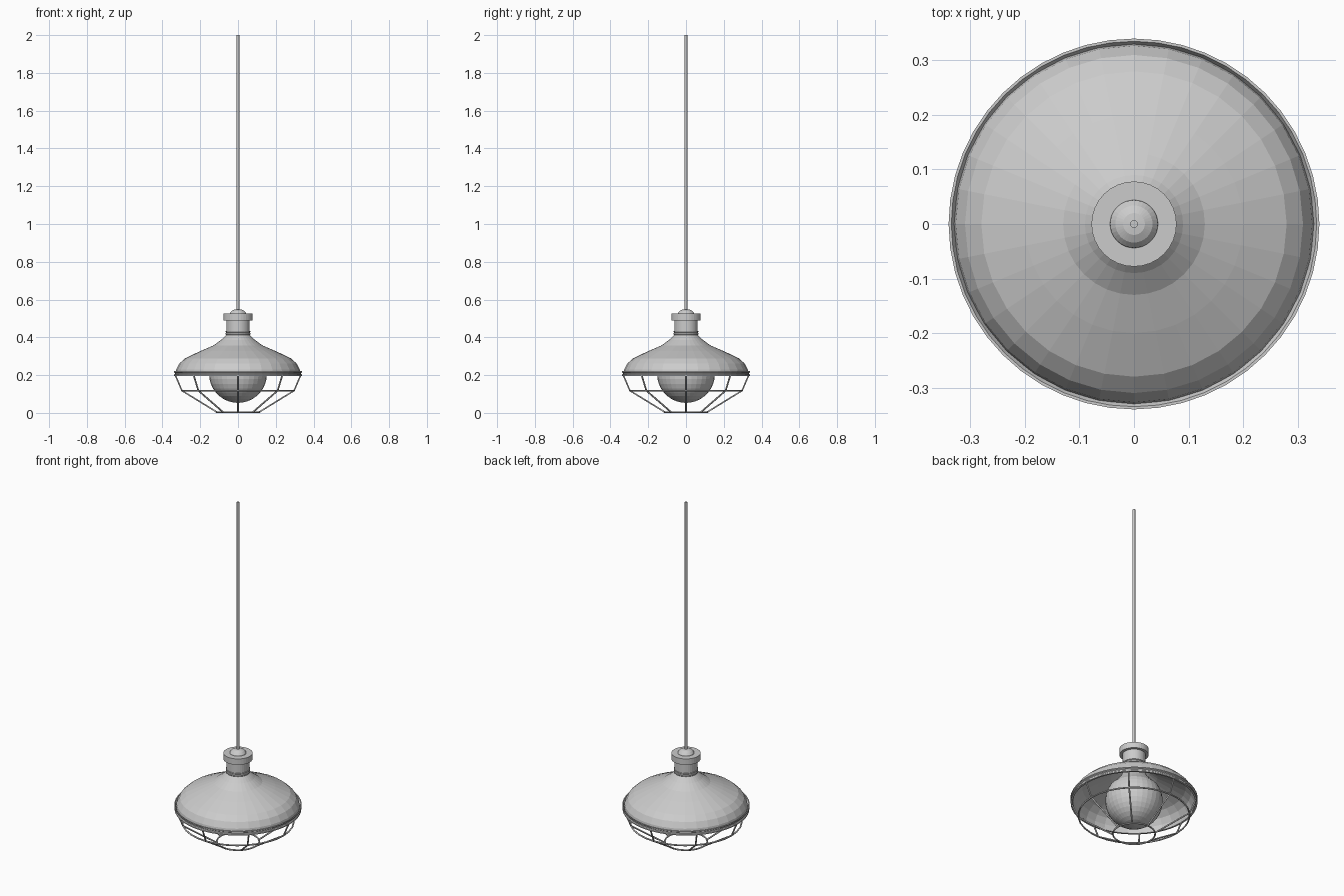
import bpy, bmesh, math

if "Cube" in bpy.data.objects:
    bpy.data.objects.remove(bpy.data.objects["Cube"])

SEG = 32


def finish(name, bm):
    bmesh.ops.recalc_face_normals(bm, faces=bm.faces)
    me = bpy.data.meshes.new(name)
    bm.to_mesh(me)
    bm.free()
    ob = bpy.data.objects.new(name, me)
    bpy.context.collection.objects.link(ob)
    return ob


def lathe(name, profile, seg=SEG, closed=False):
    """Spin (radius, z) points around the z axis."""
    bm = bmesh.new()
    rings = []
    for r, z in profile:
        if r == 0:
            rings.append([bm.verts.new((0, 0, z))] * seg)
        else:
            rings.append([bm.verts.new((r * math.cos(2 * math.pi * i / seg),
                                        r * math.sin(2 * math.pi * i / seg), z))
                          for i in range(seg)])
    pairs = list(zip(rings, rings[1:]))
    if closed:
        pairs.append((rings[-1], rings[0]))
    for a, b in pairs:
        for i in range(seg):
            j = (i + 1) % seg
            quad = list(dict.fromkeys((a[i], a[j], b[j], b[i])))
            bm.faces.new(quad)
    return finish(name, bm)


def wire(name, paths, radius, cyclic=False):
    """Round wires along one or more point paths."""
    cu = bpy.data.curves.new(name, 'CURVE')
    cu.dimensions = '3D'
    cu.bevel_depth = radius
    cu.bevel_resolution = 1
    cu.use_fill_caps = True
    for pts in paths:
        sp = cu.splines.new('POLY')
        sp.points.add(len(pts) - 1)
        for p, co in zip(sp.points, pts):
            p.co = (*co, 1)
        sp.use_cyclic_u = cyclic
    ob = bpy.data.objects.new(name, cu)
    bpy.context.collection.objects.link(ob)
    return ob


def circle(r, z, n=SEG):
    return [(r * math.cos(2 * math.pi * i / n), r * math.sin(2 * math.pi * i / n), z)
            for i in range(n)]


# Hanging cord
lathe("cord", [(0, 0.53), (0.007, 0.53), (0.007, 2.0), (0, 2.0)], 12)

# Socket housing: rounded top, cap and neck
lathe("top_dome", [(0, 0.52), (0.045, 0.52), (0.043, 0.53), (0.034, 0.54),
                   (0.02, 0.547), (0, 0.549)])
lathe("cap", [(0, 0.49), (0.078, 0.49), (0.078, 0.525), (0, 0.525)])
lathe("neck", [(0, 0.43), (0.062, 0.43), (0.062, 0.492), (0, 0.492)])
lathe("neck_collar", [(0, 0.41), (0.06, 0.41), (0.065, 0.416), (0.065, 0.423),
                      (0.061, 0.426), (0.065, 0.429), (0.065, 0.434), (0, 0.434)])

# Bell shade, a thin shell open below
outer = [(0.06, 0.415), (0.09, 0.386), (0.13, 0.357), (0.20, 0.327), (0.28, 0.289),
         (0.31, 0.262), (0.327, 0.23), (0.331, 0.205)]
inner = [(r - 0.005, z - 0.005) for r, z in reversed(outer)]
lathe("shade", outer + inner, closed=True)

# Grooved rim band around the shade edge
lathe("rim", [(0.331, 0.214), (0.335, 0.221), (0.34, 0.221), (0.34, 0.215),
              (0.334, 0.211), (0.334, 0.206), (0.338, 0.202), (0.338, 0.195),
              (0.327, 0.195), (0.327, 0.207)], 48, closed=True)

# Bulb: round below, tapering up to the socket
bulb = [(0, 0.053)]
for k in range(1, 13):
    a = math.radians(-90 + k * 10)
    bulb.append((0.153 * math.cos(a), 0.206 + 0.153 * math.sin(a)))
bulb += [(0.105, 0.31), (0.075, 0.345), (0.058, 0.38), (0.055, 0.412), (0, 0.412)]
bulb_ob = lathe("bulb", bulb)

# Wire guard: eight bent ribs and two hoops
ribs = []
for i in range(8):
    a = i * math.pi / 4
    ribs.append([(r * math.cos(a), r * math.sin(a), z)
                 for r, z in ((0.332, 0.2), (0.297, 0.118), (0.113, 0.005))])
wire("guard_ribs", ribs, 0.0045)
wire("guard_hoops", [circle(0.297, 0.118), circle(0.113, 0.0045)], 0.0045, True)
